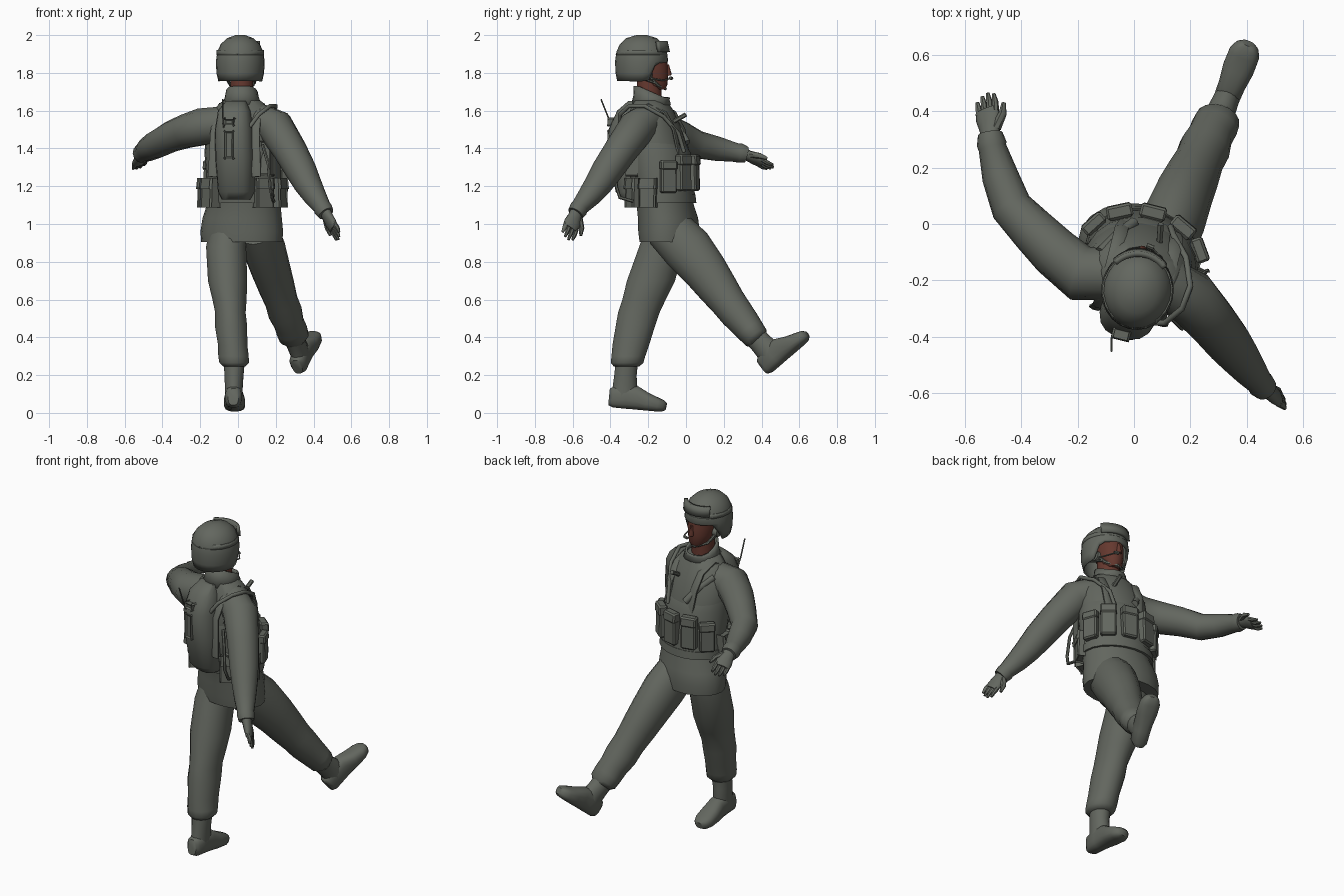
import bpy, bmesh, math
from mathutils import Vector as V

def material(name, c):
    m = bpy.data.materials.new(name)
    m.diffuse_color = (*c, 1)
    return m

CLOTH = material("grey_green_cloth", (0.125, 0.135, 0.115))
SKIN = material("brown_skin", (0.13, 0.04, 0.028))
UP = V((0, 0, 1))
YAW = math.radians(-14)                                   # upper body turned to its right
SIDE = V((math.cos(YAW), math.sin(YAW), 0))
FWD = V((-math.sin(YAW), math.cos(YAW), 0))
HSIDE = V((math.cos(-0.1), math.sin(-0.1), 0))            # head turned less

def make(name, bm, mat=CLOTH, angle=50):
    bmesh.ops.recalc_face_normals(bm, faces=bm.faces[:])
    me = bpy.data.meshes.new(name)
    bm.to_mesh(me)
    bm.free()
    ob = bpy.data.objects.new(name, me)
    bpy.context.collection.objects.link(ob)
    me.materials.append(mat)
    bpy.ops.object.select_all(action='DESELECT')
    ob.select_set(True)
    bpy.context.view_layer.objects.active = ob
    bpy.ops.object.shade_smooth_by_angle(angle=math.radians(angle))
    return ob

def loft(name, rings, side=V((1, 0, 0)), axis=None, n=16, mat=CLOTH, p=1.0, caps=(1, 1), angle=50):
    """Skin over elliptical rings (x, y, z, half width, half depth)."""
    bm = bmesh.new()
    loops = []
    for i, r in enumerate(rings):
        c = V(r[:3])
        t = axis or (V(rings[min(i + 1, len(rings) - 1)][:3]) - V(rings[max(i - 1, 0)][:3])).normalized()
        s = (side - t * side.dot(t)).normalized()
        w = t.cross(s)
        lp = []
        for k in range(n):
            a = 2 * math.pi * (k + 0.5) / n
            ca, sa = math.cos(a), math.sin(a)
            ca = math.copysign(abs(ca) ** p, ca)
            sa = math.copysign(abs(sa) ** p, sa)
            lp.append(bm.verts.new(c + s * ca * r[3] + w * sa * r[-1]))
        loops.append(lp)
    for a, b in zip(loops, loops[1:]):
        for k in range(n):
            bm.faces.new((a[k], a[(k + 1) % n], b[(k + 1) % n], b[k]))
    if caps[0]:
        bm.faces.new(loops[0])
    if caps[1]:
        bm.faces.new(loops[-1])
    return make(name, bm, mat, angle)

def tube(name, pts, r, flat=1.0, side=V((1, 0.1, 0.05)), n=6):
    return loft(name, [(*q, r, r * flat) for q in pts], side=side, n=n)

def solidify(ob, t):
    m = ob.modifiers.new("thickness", 'SOLIDIFY')
    m.thickness = t
    m.offset = 0

def box(name, c, s, f, size, taper=0.85):
    """Bevelled block: width along s, depth along f, height up."""
    bm = bmesh.new()
    bmesh.ops.create_cube(bm, size=1)
    for v in bm.verts:
        if v.co.y > 0 and v.co.z > 0:
            v.co.y *= taper
        v.co = V(c) + s * v.co.x * size[0] + f * v.co.y * size[1] + UP * v.co.z * size[2]
    bmesh.ops.bevel(bm, geom=bm.edges[:], offset=0.008, segments=1, affect='EDGES')
    return make(name, bm, angle=30)

def pouch(name, deg, z, w, h, d, a=0.205):
    """Pouch with a flap, set around the waist."""
    t = math.radians(deg)
    f = (SIDE * math.sin(t) / a + FWD * math.cos(t) / 0.16).normalized()
    s = f.cross(UP)
    lean = V((0.025, -0.12 - (z - 1.2) * 0.15, z))
    c = lean + SIDE * math.sin(t) * a + FWD * math.cos(t) * 0.16 + f * d * 0.3
    box(name, c, s, f, (w, d, h))
    box(name + "_flap", c + UP * h * 0.36 + f * 0.003, s, f, (w * 1.06, d * 1.05, h * 0.3))

def band(name, c, a, b, z0, z1, half, side, t):
    """Strip wrapped round the front of the helmet."""
    bm = bmesh.new()
    f = UP.cross(side)
    rows = []
    for k in range(19):
        an = math.radians(-half + 2 * half * k / 18)
        o = V(c) + side * math.sin(an) * a + f * math.cos(an) * b
        rows.append([bm.verts.new(o + UP * z0), bm.verts.new(o + UP * z1 - f * math.cos(an) * 0.012)])
    for p, q in zip(rows, rows[1:]):
        bm.faces.new((p[0], q[0], q[1], p[1]))
    solidify(make(name, bm), t)

# jacket, vest shell and open collar
torso = [(.02, -.088, .905, .218, .155), (.02, -.09, .96, .222, .16), (.022, -.095, 1.03, .213, .157),
         (.03, -.11, 1.1, .198, .15), (.03, -.13, 1.25, .19, .155), (.02, -.15, 1.4, .195, .158),
         (.02, -.17, 1.52, .195, .138), (.02, -.18, 1.6, .16, .112), (.02, -.19, 1.655, .098, .088)]
loft("jacket", torso, SIDE, UP, n=20)
loft("vest", [(.03, -.11, 1.12, .205, .16), (.03, -.13, 1.25, .2, .167), (.022, -.148, 1.38, .202, .17),
              (.02, -.155, 1.43, .195, .15)], SIDE, UP, n=20)
loft("belt", [(.03, -.11, 1.11, .209, .164), (.03, -.115, 1.155, .209, .164)], SIDE, UP, n=20)
collar = loft("collar", [(.02, -.185, 1.63, .1, .1), (.02, -.183, 1.68, .084, .09),
                         (.02, -.18, 1.73, .078, .092)], SIDE, UP, caps=(0, 0))
for v in collar.data.vertices:                            # collar drops towards the throat
    if v.co.z > 1.65:
        v.co.z -= max(0, min(1, (v.co.y + .25) / .13)) * (v.co.z - 1.65) * .75
solidify(collar, .012)

# head and face
loft("neck", [(.02, -.195, 1.62, .064, .068), (.02, -.195, 1.8, .06, .064)], mat=SKIN)
loft("face", [(.025, -.145, 1.712, .032, .035), (.023, -.163, 1.735, .055, .064), (.02, -.183, 1.785, .07, .09),
              (.02, -.19, 1.83, .074, .096), (.02, -.2, 1.88, .075, .1)], HSIDE, UP, mat=SKIN)
loft("nose", [(.03, -.094, 1.785, .016, .016), (.03, -.095, 1.797, .015, .019), (.028, -.1, 1.845, .008, .01)],
     HSIDE, UP, n=8, mat=SKIN)

# helmet with raised front rim
helmet = loft("helmet", [(.012, -.235, 1.765, .112, .126), (.012, -.235, 1.8, .122, .134), (.012, -.235, 1.86, .125, .137),
                         (.012, -.235, 1.91, .118, .13), (.012, -.235, 1.95, .1, .112), (.012, -.235, 1.98, .068, .08),
                         (.012, -.235, 1.997, .022, .025)], HSIDE, UP, n=24, caps=(0, 1))
for v in helmet.data.vertices:
    lift = 1.765 + 0.1 * max(0, min(1, (v.co.y + .2) / .04))
    if v.co.z < lift:
        v.co.z = lift - (1.87 - v.co.z) * 0.08
solidify(helmet, .008)
band("goggle_strap", (.012, -.235, 0), .123, .136, 1.895, 1.92, 180, HSIDE, .006)
band("goggles", (.012, -.235, 0), .123, .14, 1.91, 1.968, 46, HSIDE, .02)
for sx in (-1, 1):
    x = .015 + sx * .082
    tube("chin_strap", [(x, -.2, 1.79), (.02 + sx * .06, -.15, 1.735), (.025, -.108, 1.715)], .008)
    tube("chin_strap_rear", [(x, -.26, 1.78), (.02 + sx * .068, -.16, 1.745)], .006)
    loft("ear_cup", [(x - sx * .015, -.21, 1.79, .035, .03), (x + sx * .01, -.21, 1.79, .03, .028)], side=V((0, 1, 0)), n=10)
tube("microphone_arm", [(.1, -.18, 1.77), (.095, -.12, 1.76), (.065, -.085, 1.77)], .004)
tube("microphone", [(.07, -.085, 1.772), (.045, -.075, 1.772)], .009)

# sleeves
loft("right_sleeve", [(.11, -.205, 1.55, .09), (.2, -.26, 1.51, .099), (.275, -.345, 1.39, .089), (.335, -.42, 1.28, .082),
                      (.37, -.465, 1.21, .073), (.408, -.515, 1.145, .061), (.445, -.562, 1.09, .047),
                      (.45, -.568, 1.08, .05), (.466, -.585, 1.055, .044)], n=14)
loft("left_sleeve", [(-.08, -.175, 1.53, .095), (-.19, -.175, 1.515, .1), (-.28, -.1, 1.49, .09), (-.355, -.025, 1.462, .082),
                     (-.435, .06, 1.42, .074), (-.475, .17, 1.397, .065), (-.502, .27, 1.377, .05),
                     (-.505, .285, 1.375, .053), (-.51, .32, 1.366, .044)], side=UP, n=14)

def hand(name, wrist, d, side):
    """Gloved hand; the thumb lies on the positive side."""
    d = V(d).normalized()
    side = V(side)
    side = (side - d * side.dot(d)).normalized()
    nrm = d.cross(side)
    P = lambda a, b, c=0: V(wrist) + d * a + side * b + nrm * c
    loft(name, [(*P(-.03, 0), .034, .032), (*P(.02, 0), .038, .026), (*P(.06, 0), .047, .023), (*P(.095, -.003), .043, .018)],
         side=side, n=12)
    for i, ln in enumerate((.068, .078, .072, .056)):
        o = .032 - i * .0215
        pts = [P(.08, o), P(.08 + ln * .55, o * 1.05, .004), P(.08 + ln, o * 1.05)]
        loft(name + "_finger", [(*q, r) for q, r in zip(pts, (.013, .012, .007))], side=side, n=7)
    pts = [P(.015, .025), P(.06, .058), P(.1, .068)]
    loft(name + "_thumb", [(*q, r) for q, r in zip(pts, (.019, .015, .008))], side=side, n=7)

hand("right_glove", (.466, -.582, 1.055), (.075, -.055, -.145), (-.45, .9, -.1))
hand("left_glove", (-.51, .32, 1.366), (-.02, .15, -.075), (.85, .1, .45))

# trousers
loft("left_trouser", [(-.05, -.105, .98, .1, .11), (-.063, -.13, .88, .108, .12), (-.055, -.185, .7, .106, .13),
                      (-.045, -.222, .6, .092, .117), (-.04, -.25, .53, .082, .112), (-.037, -.268, .46, .087, .106),
                      (-.028, -.292, .36, .079, .099), (-.024, -.305, .3, .082, .091), (-.02, -.312, .265, .08, .088),
                      (-.02, -.315, .245, .06, .068)], axis=UP)
loft("right_trouser", [(.1, -.1, .98, .105, .125), (.14, .01, .865, .112, .135), (.175, .1, .755, .104, .12),
                       (.205, .165, .665, .096, .108), (.23, .22, .59, .087, .096), (.25, .265, .53, .091, .091),
                       (.27, .31, .475, .08, .083), (.285, .342, .435, .083, .076), (.297, .37, .4, .08, .07),
                       (.302, .385, .382, .055, .054)])

def boot(name, heel, f, cuff):
    f = V(f).normalized()
    s = f.cross(UP).normalized()
    u = s.cross(f)
    P = lambda a, b: V(heel) + f * a + u * b
    foot = [(0, .055, .028, .045), (.02, .055, .044, .055), (.09, .065, .047, .065), (.14, .063, .049, .063),
            (.2, .048, .057, .048), (.26, .038, .056, .037), (.29, .034, .043, .03), (.306, .032, .024, .018)]
    loft(name + "_foot", [(*P(a, b), w, h) for a, b, w, h in foot], side=s, p=.75)
    c = V(cuff)
    loft(name + "_shaft", [(*P(.075, .055), .046, .066), (*P(.08, .1), .047, .068),
                           (*P(.075, .11).lerp(c, .5), .051, .06), (*c, .056, .06)], side=s)

boot("left_boot", (-.025, -.412, .03), (.03, .99, -.095), (-.02, -.314, .265))
boot("right_boot", (.325, .437, .2), (.085, .215, .185), (.297, .37, .4))

# backpack
loft("backpack", [(-.01, -.275, 1.13, .075, .06), (-.01, -.285, 1.17, .095, .085), (-.015, -.3, 1.35, .103, .1),
                  (-.02, -.31, 1.5, .1, .098), (-.02, -.29, 1.6, .085, .072), (-.01, -.265, 1.65, .055, .04)],
     SIDE, UP, p=.8)
box("backpack_panel", (-.045, -.395, 1.42), SIDE, -FWD, (.045, .02, .14))
box("backpack_buckle", (-.045, -.39, 1.54), SIDE, -FWD, (.05, .025, .03))

# shoulder straps, front to back
for sx in (-1, 1):
    path = [(.09, .16, 1.37), (.1, .135, 1.5), (.1, .085, 1.59), (.1, .0, 1.635), (.105, -.09, 1.59),
            (.11, -.15, 1.48), (.12, -.16, 1.25)]
    tube("shoulder_strap", [V((.02, -.17, z)) + SIDE * a * sx + FWD * b for a, b, z in path], .026, .4, SIDE, 8)

# pouches round the waist
for deg in (-32, 0, 32):
    pouch("front_pouch", deg, 1.27, .088, .19, .05)
for deg in (-62, 62):
    pouch("side_pouch", deg, 1.25, .085, .17, .045)
for deg in (-105, -135, 100, 135):
    pouch("hip_pouch", deg, 1.165, .085, .14, .06, .185)
box("radio_pouch", (.15, -.28, 1.35), SIDE, -FWD, (.06, .05, .18))

# chest gear, hoses and antenna
tube("chest_torch", [(-.12, -.1, 1.57), (-.06, -.04, 1.51), (.0, .005, 1.43)], .02, n=8)
tube("chest_light", [(.09, -.07, 1.54), (.095, 0, 1.58)], .012)
tube("drinking_hose", [(.05, -.35, 1.5), (.11, -.35, 1.58), (.17, -.3, 1.625), (.2, -.22, 1.625), (.185, -.12, 1.57),
                       (.14, -.04, 1.48), (.13, -.01, 1.38)], .011, n=8)
tube("side_hose", [(.13, -.33, 1.42), (.16, -.36, 1.32), (.17, -.37, 1.2), (.18, -.35, 1.14), (.19, -.28, 1.12)], .009)
tube("antenna", [(-.07, -.36, 1.45), (-.08, -.41, 1.56), (-.08, -.45, 1.66)], .004)
